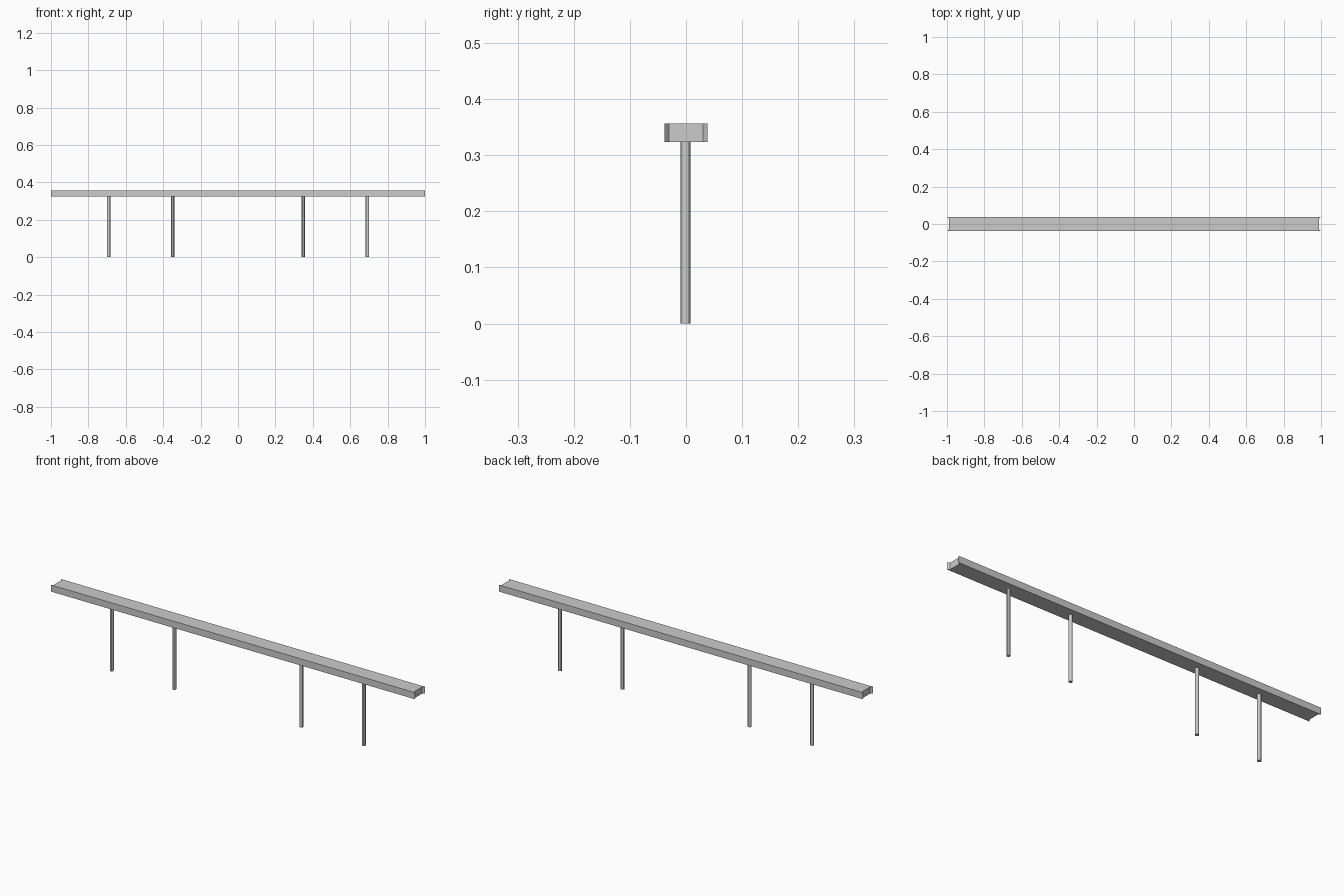
import bpy, bmesh

if "Cube" in bpy.data.objects:
    bpy.data.objects.remove(bpy.data.objects["Cube"])

TOP, BOTTOM = 0.357, 0.324

# Long beam with shallow notched ends, extruded from its plan outline
def make_beam():
    half = [(1.0, -0.0385), (0.99, -0.030), (0.99, 0.030), (1.0, 0.0385)]
    outline = half + [(-x, -y) for x, y in half]
    bm = bmesh.new()
    face = bm.faces.new([bm.verts.new((x, y, BOTTOM)) for x, y in outline])
    res = bmesh.ops.extrude_face_region(bm, geom=[face])
    for v in res["geom"]:
        if isinstance(v, bmesh.types.BMVert):
            v.co.z = TOP
    bmesh.ops.recalc_face_normals(bm, faces=bm.faces)
    mesh = bpy.data.meshes.new("beam")
    bm.to_mesh(mesh)
    bm.free()
    bpy.context.collection.objects.link(bpy.data.objects.new("beam", mesh))

make_beam()

# Four slim round posts in two pairs
for i, x in enumerate((-0.692, -0.349, 0.349, 0.692)):
    bpy.ops.mesh.primitive_cylinder_add(vertices=12, radius=0.009, depth=BOTTOM,
                                        location=(x, -0.001, BOTTOM / 2))
    bpy.context.object.name = f"post_{i + 1}"
    bpy.ops.object.shade_smooth_by_angle()
